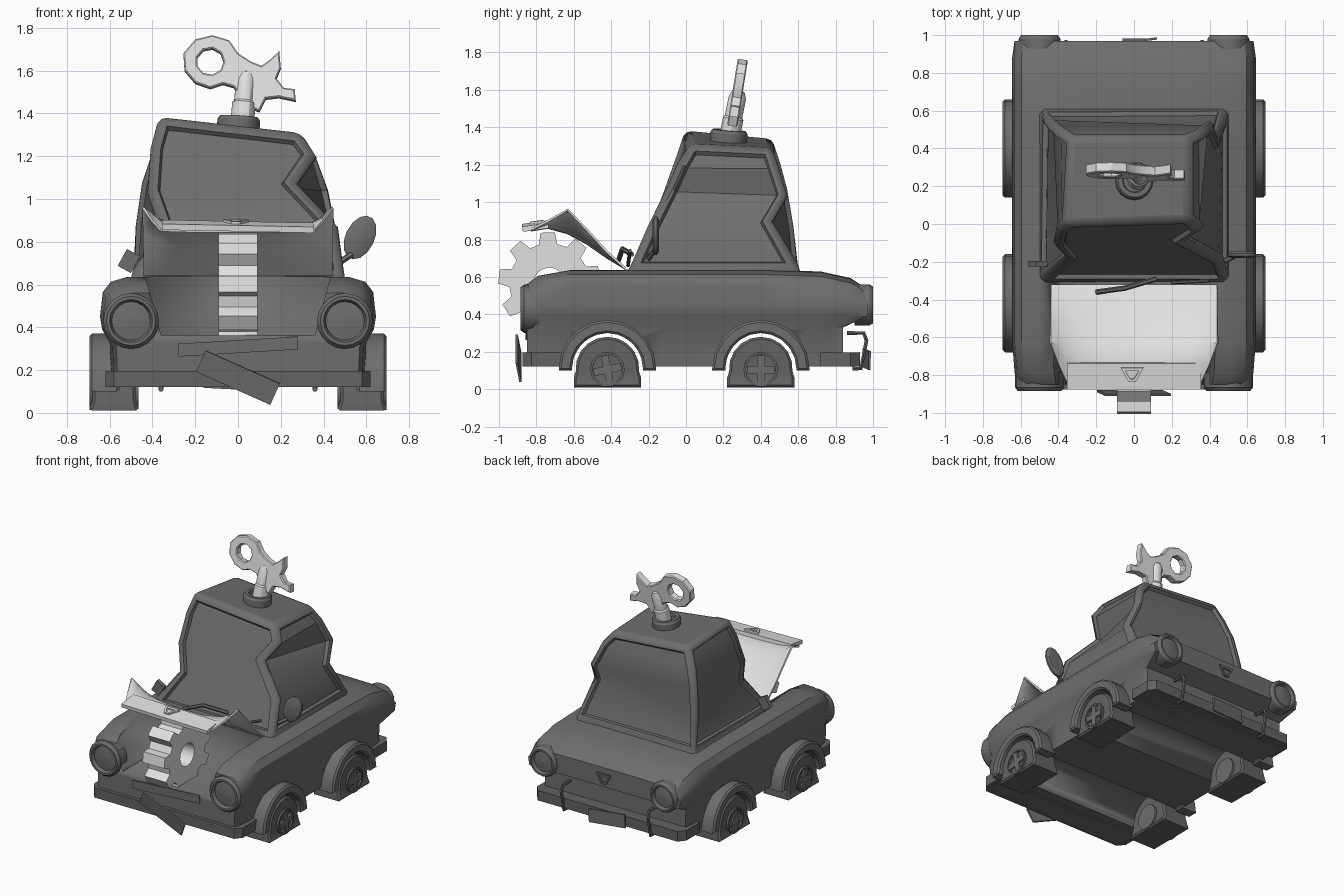
import bpy, bmesh, math
from mathutils import Matrix, Vector

if "Cube" in bpy.data.objects:
    bpy.data.objects.remove(bpy.data.objects["Cube"])


def material(name, v):
    m = bpy.data.materials.new(name)
    m.use_nodes = True
    m.diffuse_color = (v, v, v, 1)
    bsdf = next(n for n in m.node_tree.nodes if n.type == 'BSDF_PRINCIPLED')
    bsdf.inputs["Base Color"].default_value = (v, v, v, 1)
    return m


BODY = material("worn grey paint", 0.155)
GLASS = material("dull grey glass", 0.145)
RUBBER = material("dark rubber", 0.125)
METAL = material("pale metal", 0.75)


def link(name, mesh, *mats, angle=30):
    ob = bpy.data.objects.new(name, mesh)
    bpy.context.collection.objects.link(ob)
    mesh.materials.clear()
    for m in mats:
        mesh.materials.append(m)
    bpy.ops.object.select_all(action='DESELECT')
    ob.select_set(True)
    bpy.context.view_layer.objects.active = ob
    if angle:
        bpy.ops.object.shade_smooth_by_angle(angle=math.radians(angle))
    return ob


def from_bm(name, bm, *mats, angle=30):
    bmesh.ops.recalc_face_normals(bm, faces=bm.faces)
    me = bpy.data.meshes.new(name)
    bm.to_mesh(me)
    bm.free()
    return link(name, me, *mats, angle=angle)


def evaluated_mesh(ob):
    dg = bpy.context.evaluated_depsgraph_get()
    dg.update()
    return bpy.data.meshes.new_from_object(ob.evaluated_get(dg))


def from_curve(name, cu, mat, matrix=Matrix()):
    tmp = bpy.data.objects.new("tmp", cu)
    bpy.context.collection.objects.link(tmp)
    me = evaluated_mesh(tmp)
    bpy.data.objects.remove(tmp)
    me.transform(matrix)
    return link(name, me, mat)


def add_spline(cu, pts):
    sp = cu.splines.new('POLY')
    sp.points.add(len(pts) - 1)
    for p, q in zip(sp.points, pts):
        p.co = (q[0], q[1], q[2] if len(q) > 2 else 0, 1)
    return sp


PLANES = {"xy": Matrix(), "xz": Matrix.Rotation(math.pi / 2, 4, 'X'),
          "yz": Matrix.Rotation(math.pi / 2, 4, 'Z') @ Matrix.Rotation(math.pi / 2, 4, 'X')}


def plate(name, outlines, plane, at, thick, mat, bevel=0.0, tilt=Matrix()):
    """Flat outlines (inner ones become holes) given a thickness."""
    cu = bpy.data.curves.new(name, 'CURVE')
    cu.dimensions, cu.fill_mode = '2D', 'BOTH'
    cu.extrude, cu.bevel_depth, cu.bevel_resolution = thick / 2 - bevel, bevel, 0
    cu.offset = -bevel
    for pts in outlines:
        add_spline(cu, pts).use_cyclic_u = True
    return from_curve(name, cu, mat, Matrix.Translation(at) @ tilt @ PLANES[plane])


def tube(name, pts, r, mat):
    cu = bpy.data.curves.new(name, 'CURVE')
    cu.dimensions, cu.bevel_depth, cu.bevel_resolution, cu.use_fill_caps = '3D', r, 1, True
    add_spline(cu, pts)
    return from_curve(name, cu, mat)


def arc(r, n, a0=0, a1=360, c=(0, 0)):
    k = n if a1 - a0 == 360 else n - 1
    angles = [math.radians(a0 + (a1 - a0) * i / k) for i in range(n)]
    return [(c[0] + r * math.cos(a), c[1] + r * math.sin(a)) for a in angles]


def box(name, at, size, mat, rot=(0, 0, 0)):
    bm = bmesh.new()
    bmesh.ops.create_cube(bm, size=1)
    bmesh.ops.scale(bm, vec=size, verts=bm.verts)
    for i, ax in enumerate("XYZ"):
        bmesh.ops.rotate(bm, verts=bm.verts, matrix=Matrix.Rotation(rot[i], 3, ax))
    bmesh.ops.translate(bm, vec=at, verts=bm.verts)
    return from_bm(name, bm, mat, angle=0)


def bridge(bm, rings, caps=True):
    for a, b in zip(rings, rings[1:]):
        for i in range(len(a)):
            j = (i + 1) % len(a)
            bm.faces.new((a[i], a[j], b[j], b[i]))
    if caps:
        bm.faces.new(rings[0])
        bm.faces.new(rings[-1])


def turned(name, profile, base, axis, mat, n=20):
    """Lathe (radius, height) pairs around an axis."""
    bm = bmesh.new()
    bridge(bm, [[bm.verts.new((x, y, h)) for x, y in arc(r, n)] for r, h in profile])
    turn = Vector((0, 0, 1)).rotation_difference(Vector(axis)).to_matrix().to_4x4()
    bm.transform(Matrix.Translation(base) @ turn)
    return from_bm(name, bm, mat)


# Body shell: sections along y as (y, y of lower half, top height, width factor)
stations = [(-.85, -.85, .56, .95), (-.79, -.8, .605, .98), (-.62, -.62, .635, 1), (-.1, -.1, .635, 1),
            (.4, .4, .635, 1), (.72, .66, .625, 1), (.88, .78, .59, 1), (.97, .84, .53, .98)]
bm = bmesh.new()
rings = []
for y, ylow, top, w in stations:
    half = [(.59, .12, ylow), (.6, .33, ylow), (.635, .39, y), (.645, .45, y), (.632, top - .07, y),
            (.595, top - .022, y), (.52, top, y), (.2, top + .004, y)]
    ring = half + [(-x, z, yy) for x, z, yy in reversed(half)]
    rings.append([bm.verts.new((x * w, yy, z)) for x, z, yy in ring])
bridge(bm, rings, caps=False)
for r in (rings[0], rings[-1]):
    bm.faces.new(r[2:14])
    bm.faces.new((r[1], r[2], r[13], r[14]))
    bm.faces.new((r[0], r[1], r[14], r[15]))
body = from_bm("body_shell", bm, BODY)

# Wheel tunnels and the engine bay, open to the front, are cut out of the shell
WHEELS = (-.42, .40)
IN = .19
tunnel = [(IN, -.1)] + arc(IN, 13, 0, 180) + [(-IN, -.1)]
cutters = [plate("tunnel_cutter", [tunnel], "yz", (0, y, .11), 2, BODY) for y in WHEELS]
bay = [(-.36, .365), (.36, .365), (.43, .63), (.43, .8), (-.43, .8), (-.43, .63)]
cutters.append(plate("bay_cutter", [bay], "xz", (0, -.68, 0), .7, BODY))
for c in cutters:
    c.hide_render = True
    mod = body.modifiers.new("cut", 'BOOLEAN')
    mod.object, mod.operation, mod.solver = c, 'DIFFERENCE', 'EXACT'
cut = evaluated_mesh(body)
body.modifiers.clear()
body.data = cut
for c in cutters:
    bpy.data.objects.remove(c)

# Crumpled cabin: each level lists front left, front right, back right, back left
levels = [[(.5, -.31, .63), (-.5, -.31, .63), (-.5, .61, .63), (.5, .61, .63)],
          [(.46, -.2, .88), (-.36, -.19, .87), (-.48, .575, .88), (.455, .46, .9)],
          [(.27, -.1, 1.08), (-.42, -.125, 1.04), (-.45, .54, 1.08), (.43, .54, 1.04)],
          [(.36, -.04, 1.21), (-.405, -.05, 1.25), (-.4, .5, 1.22), (.365, .49, 1.2)],
          [(.29, .02, 1.31), (-.365, 0, 1.385), (-.34, .46, 1.34), (.29, .46, 1.29)]]
bm = bmesh.new()
bridge(bm, [[bm.verts.new(p) for p in lv] for lv in levels])
bm.faces.ensure_lookup_table()
sides = [[bm.faces[4 * k + i] for k in range(4)] for i in range(4)]
bmesh.ops.recalc_face_normals(bm, faces=bm.faces)
for faces in sides:
    bmesh.ops.inset_region(bm, faces=faces, thickness=.045, depth=0, use_even_offset=True)
    bmesh.ops.inset_region(bm, faces=faces, thickness=.01, depth=-.022, use_even_offset=True)
    for f in faces:
        f.material_index = 1
# Only the pillars and the roof rim are rounded
corner = {tuple(round(c, 3) for c in p): (k, i) for k, lv in enumerate(levels) for i, p in enumerate(lv)}
weight = bm.edges.layers.float.new("bevel_weight_edge")
for e in bm.edges:
    a, b = (corner.get(tuple(round(c, 3) for c in v.co)) for v in e.verts)
    if a and b and (a[1] == b[1] or a[0] == b[0] == 4):
        e[weight] = 1
cabin = from_bm("cabin", bm, BODY, GLASS, angle=35)
bev = cabin.modifiers.new("soft_corners", 'BEVEL')
bev.limit_method, bev.width, bev.segments, bev.use_clamp_overlap = 'WEIGHT', .03, 2, False

# Bent bonnet, pale above and grey below, with curled sides
bm = bmesh.new()
rows = [(-.32, .65, .65, .44), (-.42, .71, .74, .44), (-.52, .78, .85, .44), (-.63, .84, .965, .44),
        (-.74, .87, .905, .4), (-.83, .855, .86, .36)]
grid = []
for y, zc, ze, w in rows:
    grid.append([bm.verts.new((w * t, y, zc + (ze - zc) * t ** 4)) for t in (-1, -.88, -.7, -.35, 0, .35, .7, .88, 1)])
for a, b in zip(grid, grid[1:]):
    for i in range(len(a) - 1):
        bm.faces.new((a[i], b[i], b[i + 1], a[i + 1]))
top = list(bm.faces)
bmesh.ops.recalc_face_normals(bm, faces=top)
if sum(f.normal.z for f in top) < 0:
    bmesh.ops.reverse_faces(bm, faces=top)
bmesh.ops.solidify(bm, geom=top, thickness=.012)
bm.normal_update()
for f in bm.faces:
    f.material_index = 0 if f.normal.z > .2 else 1
from_bm("bent_bonnet", bm, METAL, BODY, angle=40)
LIP = Matrix.Rotation(.14, 4, 'X') @ Matrix.Rotation(.02, 4, 'Y')
box("bonnet_lip", (0, -.805, .872), (.71, .14, .028), METAL, (.14, .02, 0))

# Loose gear in the engine bay
teeth, gear = 9, []
for i in range(teeth):
    for da, r in ((-13, .215), (-8, .275), (8, .275), (13, .215)):
        a = math.radians(i * 360 / teeth + da + 12)
        gear.append((r * math.cos(a), r * math.sin(a)))
plate("engine_gear", [gear, arc(.085, 16)], "yz", (0, -.73, .565), .18, METAL)

# Winding key with one snapped loop
bow = [(-.25, 1.6), (-.255, 1.68), (-.2, 1.745), (-.12, 1.765), (-.04, 1.74), (0, 1.68), (.06, 1.64), (.11, 1.62),
       (.15, 1.65), (.193, 1.69), (.2, 1.61), (.18, 1.56), (.215, 1.515), (.265, 1.51), (.27, 1.455), (.19, 1.472),
       (.13, 1.465), (.1, 1.405), (.04, 1.43), (-.02, 1.52), (-.07, 1.535), (-.13, 1.515), (-.2, 1.54)]
lean = math.radians(-9)
key = plate("key_bow", [bow, arc(.063, 9, c=(-.13, 1.64))], "xz", (0, 0, 0), .055, METAL, bevel=.006)
key.data.transform(Matrix.Translation((0, .27, 1.55)) @ Matrix.Rotation(lean, 4, 'X') @ Matrix.Translation((0, 0, -1.55)))
turned("key_stem", [(.055, 0), (.055, .09), (.047, .1), (.047, .2), (.035, .235), (.012, .25)],
       (.02, .235, 1.36), (.09, .2, 1), METAL, 12)
turned("key_collar", [(.085, 0), (.1, .01), (.1, .06), (.09, .075), (.065, .075), (.06, .05)],
       (0, .225, 1.31), (.06, .08, 1), BODY, 16)

# Wheels and arches
tire = [(.18, -.1), (.18, -.05)] + arc(.17, 11, -5, 185) + [(-.18, -.05), (-.18, -.1)]
rim = [(.26, -.01)] + arc(.26, 11, 0, 180) + [(-.26, -.01), (-IN, -.01)] + arc(IN, 11, 0, 180)[::-1] + [(IN, -.01)]
cross = []
for k in range(4):
    ca, sa = math.cos(k * math.pi / 2), math.sin(k * math.pi / 2)
    cross += [(x * ca - y * sa, x * sa + y * ca) for x, y in ((.02, .02), (.075, .02), (.075, -.02))]
cross = sorted(cross, key=lambda p: math.atan2(p[1], p[0]))
for s, side in ((1, "left"), (-1, "right")):
    for y, end in zip(WHEELS, ("front", "back")):
        n = f"{end}_{side}_"
        t = plate(n + "tire", [tire], "yz", (s * .58, y, .11), .2, RUBBER, bevel=.012)
        for v in t.data.vertices:
            if v.co.z < .05:
                v.co.x += math.copysign(.015, v.co.x - s * .58)
        plate(n + "arch", [rim], "yz", (s * .625, y, .11), .14, BODY, bevel=.012)
        spin = Matrix.Rotation(.2 if end == "front" else 0, 4, 'X')
        plate(n + "hub_ring", [arc(.093, 14), arc(.08, 14)], "yz", (s * .68, y, .105), .03, RUBBER)
        plate(n + "hub_cross", [cross], "yz", (s * .68, y, .105), .03, BODY, tilt=spin)
        plate(n + "inner_hub", [arc(.09, 14)], "yz", (s * .475, y, .105), .02, BODY)
    # Lamps with a raised ring and a recessed lens
    ring = [(.13, 0), (.13, .08), (.115, .1), (.1, .1), (.09, .075), (.02, .085)]
    turned(f"{side}_headlamp", ring, (s * .5, -.785, .43), (0, -1, 0), BODY)
    turned(f"{side}_tail_lamp", [(r * .85, h) for r, h in ring], (s * .5, .9, .45), (0, 1, 0), BODY)
    tube(f"{side}_rear_overrider", [(s * .36, .86, .3), (s * .36, .95, .3), (s * .36, .965, .26),
                                    (s * .36, .935, .11), (s * .36, .89, .11)], .012, RUBBER)

# Wrap-around bumpers
for end, yo, yi in (("front", -.875, -.66), ("rear", .93, .72)):
    d = math.copysign(.05, yo)
    bm = bmesh.new()
    outline = [(-.62, yi), (-.62, yo - d), (-.58, yo), (.58, yo), (.62, yo - d), (.62, yi)]
    bridge(bm, [[bm.verts.new((x, y, z)) for x, y in outline] for z in (.12, .195)])
    from_bm(end + "_bumper", bm, RUBBER, angle=0)

# Number plates, emblems, mirrors and wipers
box("front_plate", (0, -.895, .165), (.38, .012, .11), BODY, (.18, .42, 0))
box("front_plate_panel", (0, -.853, .31), (.56, .01, .06), BODY, (0, -.06, 0))
box("rear_plate", (-.02, .965, .16), (.28, .012, .1), BODY, (0, .05, .12))
badge = [[(-.06, .04), (.06, .04), (.02, -.035), (-.02, -.035)], [(-.035, .022), (.035, .022), (.01, -.02), (-.01, -.02)]]
plate("bonnet_emblem", badge, "xy", (-.01, -.8, .893), .012, METAL, tilt=LIP)
plate("rear_emblem", badge, "xz", (0, .975, .45), .012, RUBBER)
mirror = turned("left_mirror", [(.05, 0), (.068, .01), (.068, .025), (.055, .035)], (0, 0, 0), (0, 1, 0), BODY, 14)
mirror.data.transform(Matrix.Translation((.57, -.18, .82)) @ Matrix.Rotation(.45, 4, 'Y') @ Matrix.Diagonal((1, 1, 1.6, 1)))
tube("left_mirror_arm", [(.47, -.2, .7), (.53, -.17, .74)], .015, BODY)
box("right_mirror_stub", (-.51, -.21, .71), (.07, .03, .09), BODY, (0, .5, 0))
tube("bent_wiper", [(-.2, -.36, .69), (-.05, -.34, .75), (.12, -.29, .72)], .014, RUBBER)
tube("small_wiper", [(.2, -.31, .66), (.4, -.3, .74)], .01, RUBBER)
